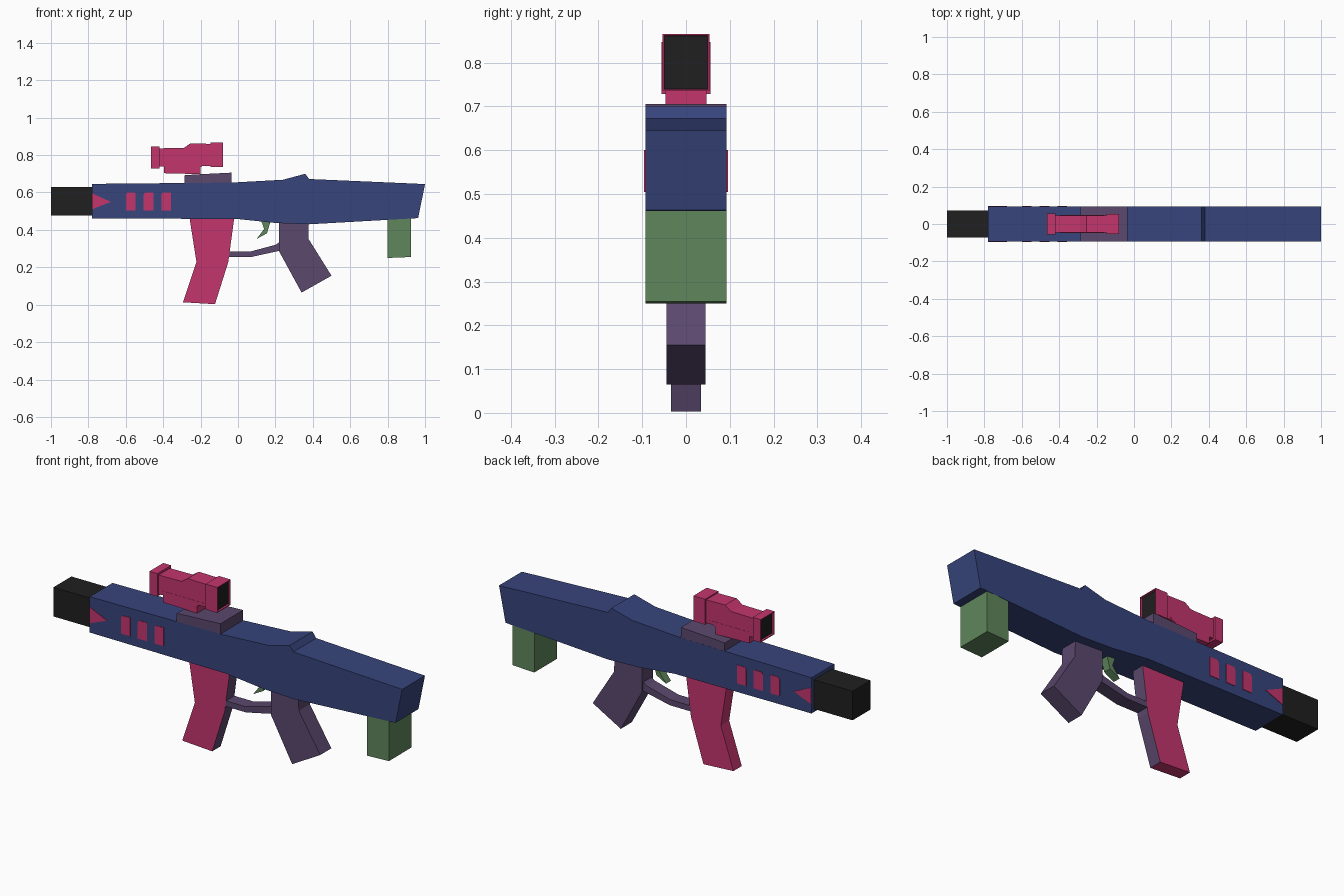
import bpy, bmesh

if "Cube" in bpy.data.objects:
    bpy.data.objects.remove(bpy.data.objects["Cube"])


def material(name, rgb):
    m = bpy.data.materials.new(name)
    m.diffuse_color = (*rgb, 1)
    m.use_nodes = True
    m.node_tree.nodes["Principled BSDF"].inputs["Base Color"].default_value = m.diffuse_color
    return m


blue = material("navy blue", (0.038, 0.058, 0.20))
pink = material("raspberry pink", (0.55, 0.036, 0.155))
purple = material("dusty purple", (0.105, 0.065, 0.155))
green = material("sage green", (0.115, 0.24, 0.107))
black = material("soft black", (0.014, 0.014, 0.014))


def prism(name, pts, y0, y1, *mats, edit=None):
    """Extrude an x-z profile from y0 to y1."""
    bm = bmesh.new()
    face = bm.faces.new([bm.verts.new((x, y0, z)) for x, z in pts])
    out = bmesh.ops.extrude_face_region(bm, geom=[face])
    for v in out["geom"]:
        if isinstance(v, bmesh.types.BMVert):
            v.co.y = y1
    bmesh.ops.recalc_face_normals(bm, faces=bm.faces)
    bm.normal_update()
    if edit:
        edit(bm)
    me = bpy.data.meshes.new(name)
    bm.to_mesh(me)
    bm.free()
    for m in mats:
        me.materials.append(m)
    ob = bpy.data.objects.new(name, me)
    bpy.context.collection.objects.link(ob)
    return ob


def rect(x0, x1, z0, z1):
    return [(x0, z0), (x1, z0), (x1, z1), (x0, z1)]


# Main body with shoulder stock
prism("body", [(-0.78, 0.462), (0.0, 0.458), (0.2, 0.437), (0.38, 0.43), (0.963, 0.463),
               (1.0, 0.645), (0.38, 0.672), (0.36, 0.70), (0.24, 0.668),
               (-0.03, 0.653), (-0.78, 0.646)], -0.093, 0.093, blue)

# Barrel
prism("barrel", rect(-1.0, -0.74, 0.478, 0.628), -0.073, 0.073, black)

# Painted side panels, on both sides
for side, label in ((-1, "front"), (1, "back")):
    ys = (side * 0.092, side * 0.0955)
    for i, x in enumerate((-0.60, -0.505, -0.41)):
        prism(f"{label}_slot_{i}", [(x, 0.505), (x + 0.053, 0.505), (x + 0.053, 0.60),
                                    (x + 0.008, 0.60), (x, 0.588)], *ys, pink)
    prism(f"{label}_arrow", [(-0.78, 0.51), (-0.68, 0.55), (-0.78, 0.595)], *ys, pink)


# Magazine, purple on its rear faces
def rear_purple(bm):
    for f in bm.faces:
        f.material_index = int(f.normal.x > 0.5)


prism("magazine", [(-0.257, 0.48), (-0.257, 0.45), (-0.222, 0.228), (-0.294, 0.013),
                   (-0.123, 0.003), (-0.052, 0.228), (-0.022, 0.45), (-0.022, 0.48)],
      -0.034, 0.034, pink, purple, edit=rear_purple)

# Grip, trigger guard and trigger
prism("grip", [(0.22, 0.46), (0.22, 0.285), (0.34, 0.065), (0.50, 0.155),
               (0.378, 0.35), (0.375, 0.46)], -0.045, 0.045, purple)
prism("trigger_guard", [(-0.055, 0.255), (0.07, 0.255), (0.23, 0.29), (0.23, 0.34),
                        (0.20, 0.32), (0.065, 0.284), (-0.05, 0.284)],
      -0.034, 0.034, purple)
prism("trigger", [(0.12, 0.46), (0.14, 0.405), (0.10, 0.352), (0.155, 0.382),
                  (0.178, 0.46)], -0.02, 0.02, green)

# Rear block under the stock
prism("rear_block", [(0.80, 0.48), (0.80, 0.25), (0.924, 0.255), (0.924, 0.48)],
      -0.092, 0.092, green)

# Scope mount
prism("scope_mount", [(-0.285, 0.62), (-0.035, 0.62), (-0.035, 0.706), (-0.235, 0.696),
                      (-0.285, 0.692)], -0.0925, 0.0925, purple)

# Scope tube and foot
prism("scope_tube", [(-0.43, 0.738), (-0.20, 0.742), (-0.14, 0.742), (-0.14, 0.86),
                     (-0.255, 0.862), (-0.29, 0.838), (-0.43, 0.836)], -0.046, 0.046, pink)
prism("scope_foot", [(-0.395, 0.76), (-0.395, 0.703), (-0.20, 0.698), (-0.20, 0.735),
                     (-0.16, 0.76)], -0.047, 0.047, pink)


# Scope end rings with recessed dark lenses
def lens(sign):
    def edit(bm):
        end = [f for f in bm.faces if f.normal.x * sign > 0.9]
        bmesh.ops.inset_region(bm, faces=end, thickness=0.006, depth=0)
        out = bmesh.ops.extrude_discrete_faces(bm, faces=[]) if not end else None
        bmesh.ops.inset_region(bm, faces=end, thickness=0.0005, depth=-0.01)
        for f in end:
            f.material_index = 1
    return edit


prism("scope_front_ring", rect(-0.465, -0.42, 0.729, 0.847), -0.056, 0.056, pink, black,
      edit=lens(-1))
prism("scope_rear_ring", rect(-0.147, -0.08, 0.735, 0.866), -0.054, 0.054, pink, black,
      edit=lens(1))
